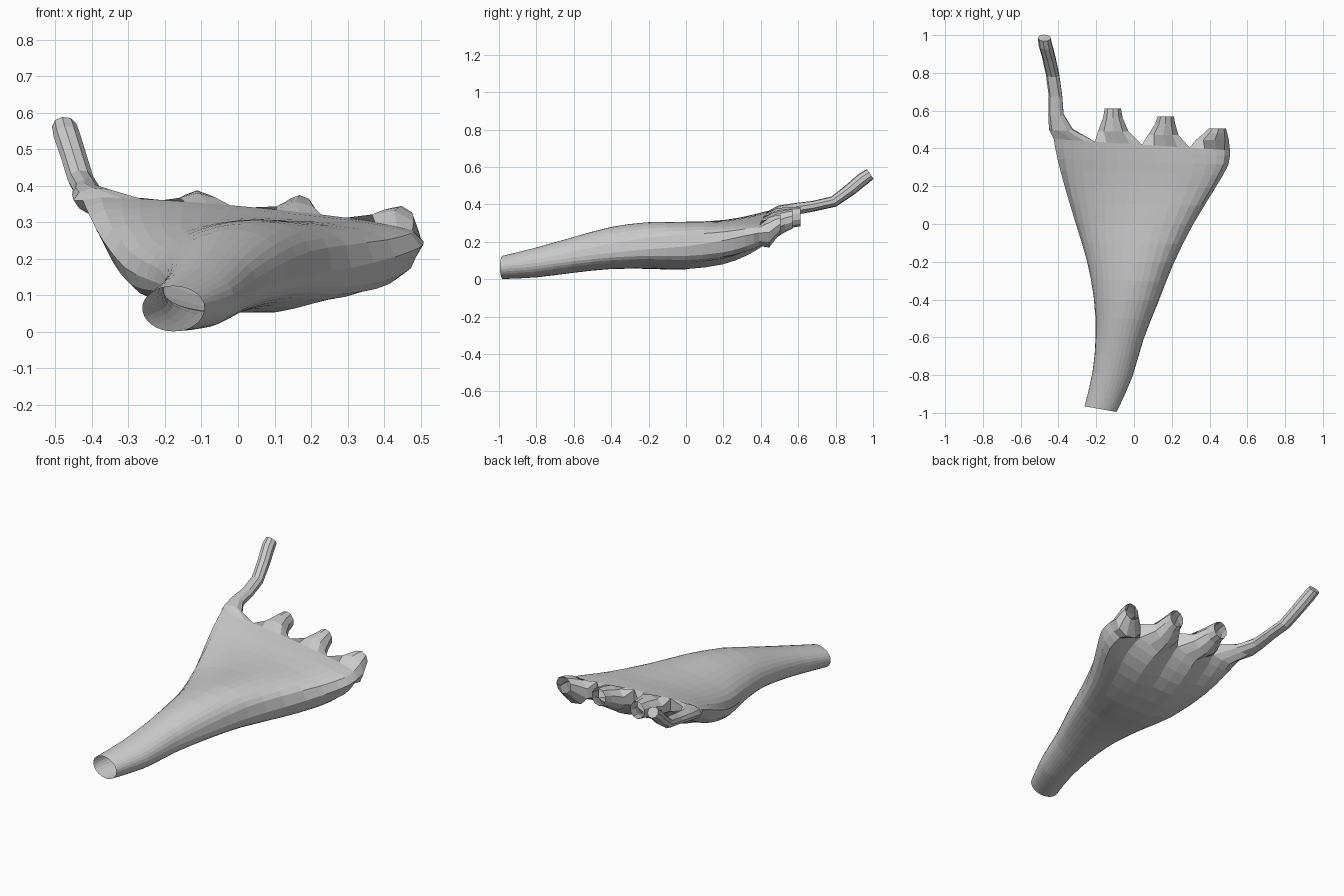
import bpy, bmesh, math

if "Cube" in bpy.data.objects:
    bpy.data.objects.remove(bpy.data.objects["Cube"])

N = 16  # columns across the body; each ring has 2N vertices

# body sections: y, left x, right x, left edge z, right edge z, bulge up, bulge down, top tilt
SECTIONS = [
    (-0.98, -0.262, -0.092, 0.065, 0.065, 0.060, 0.064, 0.0),
    (-0.80, -0.220, -0.010, 0.090, 0.085, 0.082, 0.078, 0.0),
    (-0.60, -0.203, 0.050, 0.110, 0.115, 0.113, 0.078, 0.005),
    (-0.40, -0.213, 0.130, 0.130, 0.140, 0.142, 0.081, 0.017),
    (-0.20, -0.250, 0.210, 0.145, 0.160, 0.148, 0.098, 0.025),
    (0.00, -0.310, 0.310, 0.175, 0.175, 0.130, 0.127, 0.020),
    (0.20, -0.370, 0.430, 0.250, 0.205, 0.088, 0.146, 0.010),
    (0.33, -0.405, 0.500, 0.315, 0.232, 0.057, 0.138, 0.010),
    (0.42, -0.425, 0.508, 0.360, 0.247, 0.037, 0.112, 0.012),
]

# finger rings: centre x, y, z, half width, half height
TAIL = [(-0.385, 0.50, 0.36, 0.065, 0.035), (-0.412, 0.58, 0.375, 0.042, 0.032),
        (-0.415, 0.68, 0.39, 0.037, 0.029), (-0.430, 0.79, 0.415, 0.036, 0.030),
        (-0.450, 0.88, 0.480, 0.036, 0.034), (-0.468, 0.945, 0.535, 0.037, 0.036),
        (-0.475, 0.985, 0.562, 0.034, 0.032)]
STUB_A = [(-0.110, 0.49, 0.310, 0.085, 0.070), (-0.112, 0.56, 0.330, 0.055, 0.056),
          (-0.112, 0.612, 0.335, 0.045, 0.052)]
STUB_B = [(0.155, 0.47, 0.285, 0.085, 0.072), (0.165, 0.53, 0.310, 0.056, 0.058),
          (0.168, 0.570, 0.322, 0.045, 0.052)]
STUB_C = [(0.412, 0.445, 0.250, 0.090, 0.082), (0.430, 0.480, 0.278, 0.064, 0.064),
          (0.440, 0.505, 0.295, 0.047, 0.050)]


def catmull(a, b, c, d, t):
    return tuple(0.5 * (2 * q + (r - p) * t + (2 * p - 5 * q + 4 * r - s) * t * t
                        + (3 * q - p - 3 * r + s) * t ** 3)
                 for p, q, r, s in zip(a, b, c, d))


def refine(sec):
    out = []
    for i in range(len(sec) - 1):
        a, d = sec[max(i - 1, 0)], sec[min(i + 2, len(sec) - 1)]
        out += [catmull(a, sec[i], sec[i + 1], d, t) for t in (0, 0.5)]
    return out + [sec[-1]]


def body_ring(bm, sec, k):
    """Top vertices left to right, then bottom vertices right to left."""
    y, xl, xr, zl, zr, up, down, tilt = sec
    w = 0.85 * k ** 2       # columns even out toward the fingers
    ring = []
    for i in range(2 * N):
        col = i if i <= N else 2 * N - i
        s = (1 - w) * -math.cos(math.pi * col / N) + w * (2 * col / N - 1)
        if s > 0.5:         # crowd columns on the rounded right edge
            s += 0.07 * k ** 2 * math.sin(2 * math.pi * (s - 0.5))
        f = (s + 1) / 2
        # the right flank is fuller than the thin left one
        power = 0.5 - (0.22 if s > 0 else 0.1) * k
        h = max(0.0, 1 - s * s) ** power
        # grooves between the fingers on the underside
        groove = 1 - 0.27 * k ** 5 * (1 + math.cos(8 * math.pi * col / N))
        z = zl + (zr - zl) * f
        z += (up + tilt * s) * h if i <= N else -down * h * groove
        slant = -0.015 * s * (1 - k) - 0.03 * s * k ** 6
        ring.append(bm.verts.new((xl + (xr - xl) * f, y + slant, z)))
    return ring


def bridge(bm, a, b):
    n = len(a)
    for i in range(n):
        j = (i + 1) % n
        bm.faces.new((a[i], a[j], b[j], b[i]))


def finger(bm, base, path, start, cap=False):
    """Continue a run of the body's last ring as a tapering tube."""
    n, prev = len(base), base
    for i, (x, y, z, rx, rz) in enumerate(path):
        p, q = path[max(i - 1, 0)], path[min(i + 1, len(path) - 1)]
        tilt = math.atan2(q[2] - p[2], q[1] - p[1]) if cap else 0.0
        ring = []
        for k in range(n):
            a = math.pi - 2 * math.pi * (k + start) / n
            dz = rz * math.sin(a)
            ring.append(bm.verts.new((x + rx * math.cos(a),
                                      y - dz * math.sin(tilt), z + dz * math.cos(tilt))))
        bridge(bm, prev, ring)
        prev = ring
    if cap:
        bm.faces.new(prev)


bm = bmesh.new()

# hollow body, open at the front
rows = refine(SECTIONS)
rings = [body_ring(bm, s, i / (len(rows) - 1)) for i, s in enumerate(rows)]
for a, b in zip(rings, rings[1:]):
    bridge(bm, a, b)

# four fingers growing from quarters of the last ring, sharing the web edges
last = rings[-1]
for f, path in enumerate((TAIL, STUB_A, STUB_B, STUB_C)):
    c0, c1 = f * N // 4, (f + 1) * N // 4
    base = [last[c] for c in range(c0, c1 + 1)]
    base += [last[2 * N - c] for c in range(c1, c0 - 1, -1) if 0 < c < N]
    finger(bm, base, path, 0.0 if f == 0 else 0.5, cap=(f == 0))

bmesh.ops.recalc_face_normals(bm, faces=bm.faces)
mesh = bpy.data.meshes.new("muscle_body")
bm.to_mesh(mesh)
bm.free()

grey = bpy.data.materials.new("light grey")
grey.diffuse_color = (0.6, 0.6, 0.6, 1)
grey.use_nodes = True
grey.node_tree.nodes["Principled BSDF"].inputs["Base Color"].default_value = grey.diffuse_color
mesh.materials.append(grey)
obj = bpy.data.objects.new("muscle_body", mesh)
bpy.context.collection.objects.link(obj)
